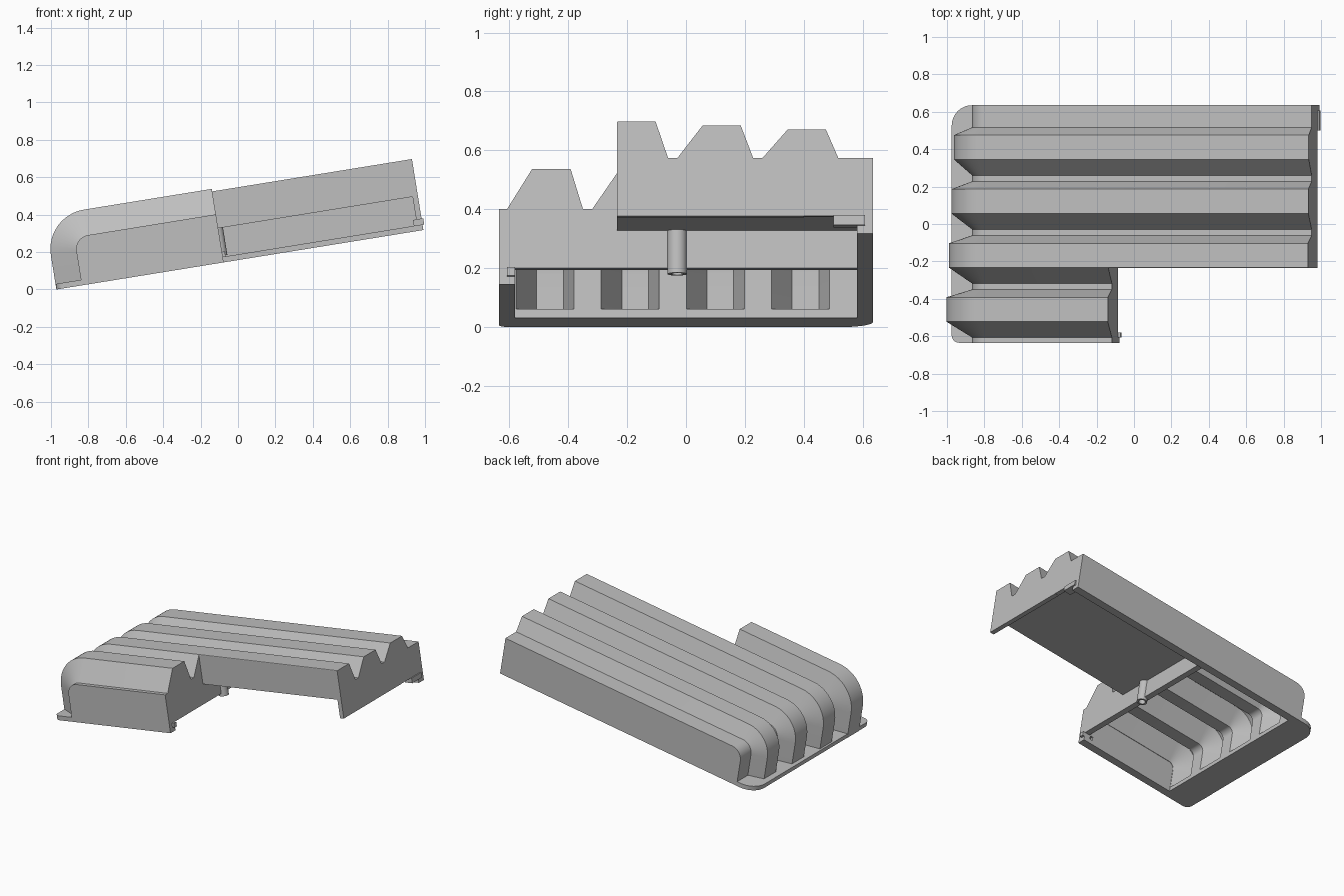
import bpy, bmesh, math
from mathutils import Matrix

if "Cube" in bpy.data.objects:
    bpy.data.objects.remove(bpy.data.objects["Cube"], do_unlink=True)

grey = bpy.data.materials.new("plain_grey")
grey.use_nodes = True
grey.diffuse_color = (0.52, 0.52, 0.52, 1)
grey.node_tree.nodes["Principled BSDF"].inputs["Base Color"].default_value = grey.diffuse_color

HALF = 0.635      # half the width
RIM = 0.58        # inner edge of the rim
STEP = 0.905      # where the short arm ends
LENGTH = 1.987    # where the long arm ends
ARM = -0.235      # front side of the long arm
PANEL = 0.185     # underside of the long arm


def finish(name, bm):
    bmesh.ops.recalc_face_normals(bm, faces=bm.faces)
    mesh = bpy.data.meshes.new(name)
    bm.to_mesh(mesh)
    bm.free()
    mesh.materials.append(grey)
    ob = bpy.data.objects.new(name, mesh)
    bpy.context.collection.objects.link(ob)
    return ob


def loft(name, rings):
    """Skin a row of closed rings and cap both ends."""
    bm = bmesh.new()
    rows = [[bm.verts.new(p) for p in ring] for ring in rings]
    n = len(rows[0])
    for a, b in zip(rows, rows[1:]):
        for i in range(n):
            j = (i + 1) % n
            bm.faces.new((a[i], a[j], b[j], b[i]))
    bm.faces.new(rows[0])
    bm.faces.new(rows[-1])
    return finish(name, bm)


def box(name, x, y, z):
    ring = lambda h: [(x[0], y[0], h), (x[1], y[0], h), (x[1], y[1], h), (x[0], y[1], h)]
    return loft(name, [ring(z[0]), ring(z[1])])


def cylinder(name, x, y, z, r):
    turn = [math.tau * i / 32 for i in range(32)]
    return loft(name, [[(x + r * math.cos(a), y + r * math.sin(a), h) for a in turn] for h in z])


def combine(target, tool, operation):
    mod = target.modifiers.new("combine", 'BOOLEAN')
    mod.operation = operation
    mod.solver = 'EXACT'
    mod.object = tool
    bpy.context.view_layer.objects.active = target
    bpy.ops.object.modifier_apply(modifier=mod.name)
    bpy.data.objects.remove(tool, do_unlink=True)


def ribbed(name, half, start, end, bottom, top, radius, shrink):
    """Block with four lengthwise ribs that wrap over its rounded end."""
    stations = [(-half, 0)]
    for i in range(4):
        t = -0.522 + 0.289 * i
        h = 0.138 - 0.0135 * i
        stations += [(t - 0.085 + 2 * shrink, 0), (t + shrink, h),
                     (t + 0.13 - 1.6 * shrink, h), (t + 0.172 - 2 * shrink, 0)]
    stations.append((half, 0))
    rings = []
    for y, h in stations:
        ring = [(end, y, bottom), (start - h, y, bottom)]
        for k in range(13):
            a = math.radians(90 * k / 12)
            ring.append((start + radius - (radius + h) * math.cos(a), y,
                         top - radius + (radius + h) * math.sin(a)))
        ring.append((end, y, top + h))
        rings.append(ring)
    return loft(name, rings)


# Ribbed body
shell = ribbed("ribbed_shell", HALF, 0.137, LENGTH, 0, 0.26, 0.075, 0)

# Flange with rounded corners along the low end
outline = [(0.25, -HALF)]
for r, side in ((0.04, -1), (0.11, 1)):
    arc = [math.radians(90 * k / 10) for k in range(11)]
    pts = [(r - r * math.sin(a), side * (HALF - r + r * math.cos(a))) for a in arc]
    outline += pts if side < 0 else pts[::-1]
outline.append((0.25, HALF))
flange = loft("flange", [[(x, y, h) for x, y in outline] for h in (0, 0.03)])
combine(shell, flange, 'UNION')

# Shorten the front arm
combine(shell, box("arm_cut", (STEP, 3), (-1, ARM), (-1, 1)), 'DIFFERENCE')

# Hollow under the ribs, with a plain opening through the rim
combine(shell, ribbed("cavity", RIM, 0.195, 0.868, 0.03, 0.21, 0.04, 0.015), 'DIFFERENCE')
combine(shell, box("opening", (0.195, 0.868), (-RIM, RIM), (-0.2, 0.045)), 'DIFFERENCE')

# Relief below the cross wall
combine(shell, box("wall_relief", (0.85, 0.93), (-RIM, RIM), (-0.2, 0.055)), 'DIFFERENCE')
combine(shell, box("wall_slot", (0.84, 0.94), (-0.607, 0.607), (0.03, 0.056)), 'DIFFERENCE')

# Recess below the long arm, leaving an end plate and a ledge on the back wall
combine(shell, box("arm_recess", (STEP, 1.958), (-0.4, RIM), (-0.2, PANEL)), 'DIFFERENCE')
combine(shell, box("back_ledge", (STEP, 1.958), (0.4, 0.605), (0.03, PANEL)), 'DIFFERENCE')
combine(shell, box("end_relief", (1.9, 2.2), (-0.4, RIM), (-0.2, 0.06)), 'DIFFERENCE')
combine(shell, box("end_slot", (1.9, 2.2), (0.4, 0.605), (0.03, 0.061)), 'DIFFERENCE')

# Hollow post on the cross wall
combine(shell, cylinder("post", 0.898, -0.03, (0.037, 0.2), 0.033), 'UNION')
combine(shell, cylinder("bore", 0.898, -0.03, (-0.1, 0.15), 0.021), 'DIFFERENCE')

# Small clips at the free ends of the side walls
parts = [shell,
         box("back_clip", (1.94, 1.996), (0.5, 0.607), (0.028, 0.062)),
         box("front_clip", (0.86, 0.92), (-0.607, RIM * -1), (0.028, 0.057))]

# Tilt everything and shade
tilt = Matrix.Translation((-0.97, 0, 0)) @ Matrix.Rotation(math.radians(-9.2), 4, 'Y')
for ob in parts:
    ob.data.transform(tilt)
    bpy.ops.object.select_all(action='DESELECT')
    ob.select_set(True)
    bpy.context.view_layer.objects.active = ob
    bpy.ops.object.shade_smooth_by_angle(angle=math.radians(25))
